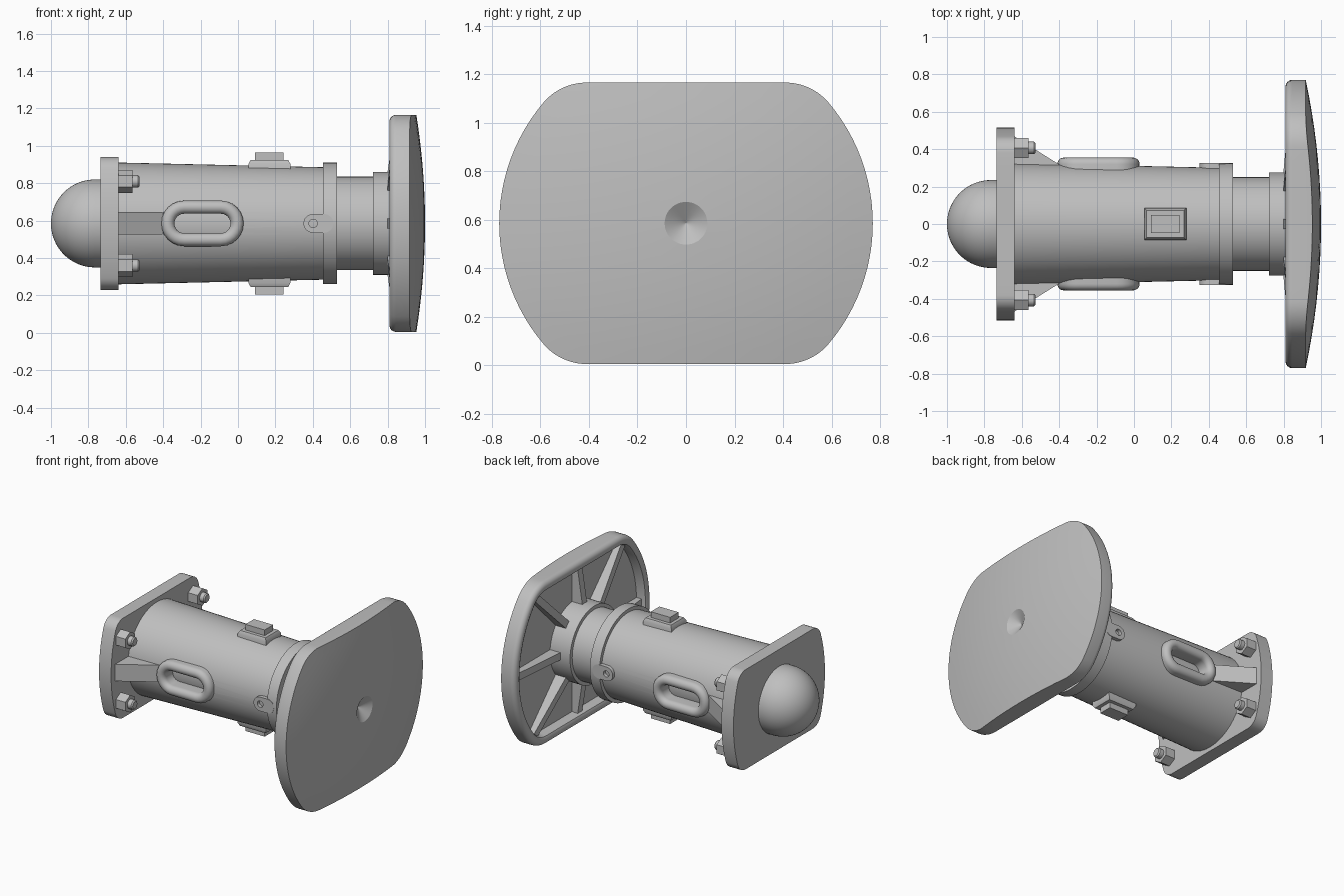
import bpy, bmesh
from math import sin, cos, pi, atan2, sqrt
from mathutils import Vector, Matrix

AXIS_Z = 0.585

if "Cube" in bpy.data.objects:
    bpy.data.objects.remove(bpy.data.objects["Cube"], do_unlink=True)

steel = bpy.data.materials.new("grey_steel")
steel.use_nodes = True
GREY = (0.52, 0.52, 0.52, 1)
steel.diffuse_color = GREY
steel.node_tree.nodes["Principled BSDF"].inputs["Base Color"].default_value = GREY


def activate(ob):
    bpy.ops.object.select_all(action='DESELECT')
    ob.select_set(True)
    bpy.context.view_layer.objects.active = ob


def loft(name, loops, ring=False, turn=0.0):
    """Skin equal-length loops of (x, y, z) about the long axis; cap or close the ends."""
    bm = bmesh.new()
    rot = Matrix.Rotation(turn, 3, 'X')
    up = Vector((0, 0, AXIS_Z))
    rows = [[bm.verts.new(rot @ Vector(p) + up) for p in loop] for loop in loops]
    n = len(rows[0])
    pairs = list(zip(rows, rows[1:]))
    if ring:
        pairs.append((rows[-1], rows[0]))
    else:
        bm.faces.new(rows[0])
        bm.faces.new(rows[-1])
    for a, b in pairs:
        for i in range(n):
            j = (i + 1) % n
            bm.faces.new((a[i], a[j], b[j], b[i]))
    bmesh.ops.recalc_face_normals(bm, faces=bm.faces)
    me = bpy.data.meshes.new(name)
    bm.to_mesh(me)
    bm.free()
    me.materials.append(steel)
    ob = bpy.data.objects.new(name, me)
    bpy.context.collection.objects.link(ob)
    activate(ob)
    bpy.ops.object.shade_smooth_by_angle(angle=0.55)
    return ob


def circle(x, r, n=64, y=0.0, z=0.0):
    return [(x, y + r * sin(2 * pi * i / n), z + r * cos(2 * pi * i / n)) for i in range(n)]


def lathe(name, profile, n=64, y=0.0, z=0.0):
    return loft(name, [circle(x, r, n, y, z) for x, r in profile])


def cut(ob, cutter):
    mod = ob.modifiers.new("cut", 'BOOLEAN')
    mod.object = cutter
    mod.solver = 'EXACT'
    activate(ob)
    bpy.ops.object.modifier_apply(modifier=mod.name)
    bpy.data.objects.remove(cutter, do_unlink=True)
    activate(ob)
    bpy.ops.object.shade_smooth_by_angle(angle=0.55)


def outline(hy, hz, big, flat, inset=0.0):
    """Flat top and bottom, bowed sides, rounded corners, as (y, z)."""
    c = hy - big
    a = flat - c
    r = (a * a + hz * hz - big * big) / (2 * (hz - big))
    t = atan2(hz - r, a)
    q = [(c + (big - inset) * cos(t * i / 12), (big - inset) * sin(t * i / 12)) for i in range(12)]
    for i in range(11):
        u = t + (pi / 2 - t) * i / 10
        q.append((flat + (r - inset) * cos(u), hz - r + (r - inset) * sin(u)))
    q += [(flat * (1 - i / 5), hz - inset) for i in range(1, 6)]
    return (q + [(-y, z) for y, z in q[-2::-1]] + [(-y, -z) for y, z in q[1:]]
            + [(y, -z) for y, z in q[-2:0:-1]])


def stadium(cx, half, r, y, n=12):
    """Slot shape in the x-z plane at depth y."""
    pts = []
    for end in (1, -1):
        for i in range(n + 1):
            u = -pi / 2 + pi * i / n
            pts.append((cx + end * (half + r * cos(u)), y, end * r * sin(u)))
    return pts


def rect(cx, hx, hy, z):
    return [(cx - hx, -hy, z), (cx + hx, -hy, z), (cx + hx, hy, z), (cx - hx, hy, z)]


# Domed rear cap
R = 0.235
lathe("rear_dome", [(-0.765 - R * cos(pi / 2 * i / 16), max(R * sin(pi / 2 * i / 16), 0.002))
                    for i in range(17)] + [(-0.70, R)])

# Mounting flange
loft("mounting_flange", [[(x, y, z) for y, z in outline(0.515, 0.355, 0.9, 0.38)]
                         for x in (-0.735, -0.64)])

# Barrel, front collar, plunger and plunger collar
barrel = lathe("barrel", [(-0.66, 0.326), (0.48, 0.30)])
lathe("front_collar", [(0.455, 0.325), (0.53, 0.325)])
lathe("plunger", [(-0.50, 0.25), (0.75, 0.25)])
lathe("plunger_collar", [(0.722, 0.275), (0.89, 0.275)])

# Buffer head: dimple, convex face, rounded rim and hollow back
HEAD = (0.77, 0.58, 0.77, 0.41)
edge = outline(*HEAD)


def face_loop(t):
    pts = []
    for y, z in edge:
        d = sqrt(y * y + z * z)
        f = t + (1 - t) * 0.088 / d
        pts.append((1 - 0.138 * (f * d) ** 2, y * f, z * f))
    return pts


tip = [(0.945, y * 0.002, z * 0.002) for y, z in edge]
loops = [tip] + [face_loop(i / 8) for i in range(9)]
rim = [(0.035 - 0.035 * cos(u), 0.845 - 0.035 * sin(u)) for u in [pi / 2 * i / 6 for i in range(7)]]
rim += [(0.045, 0.81), (0.06, 0.817), (0.068, 0.835), (0.07, 0.88)]
loops += [[(x, y, z) for y, z in outline(*HEAD, inset=o)] for o, x in rim]
loft("buffer_head", loops)

# Radial ribs behind the head
for i in range(8):
    reach = 0.54 if i % 4 == 0 else 0.70
    side = [(0.797, 0.26), (0.89, 0.26), (0.89, reach), (0.84, reach)]
    loft("head_rib", [[(x, w, r) for x, r in side] for w in (-0.026, 0.026)], turn=i * pi / 4)

# Flange nuts and studs
for sy in (1, -1):
    for sz in (1, -1):
        pos = dict(y=0.407 * sy, z=0.225 * sz)
        lathe("flange_nut", [(-0.65, 0.062), (-0.565, 0.062)], 6, **pos)
        lathe("flange_stud", [(-0.65, 0.033), (-0.535, 0.033), (-0.527, 0.026)], 24, **pos)

for s in (1, -1):
    # Side gusset between flange and barrel
    web = [(-0.65, 0.475), (-0.65, 0.27), (-0.38, 0.27), (-0.40, 0.318)]
    loft("side_gusset", [[(x, s * y, z) for x, y in web] for z in (-0.06, 0.06)])

    # Slot through the barrel wall with a rounded lip
    cut(barrel, loft("slot_cutter", [stadium(-0.19, 0.098, 0.06, s * y) for y in (0.2, 0.45)]))
    lip = [(0.122, 0.25)] + [(0.087 + 0.035 * cos(pi * i / 10), 0.32 + 0.035 * sin(pi * i / 10))
                             for i in range(11)] + [(0.052, 0.25)]
    loft("slot_lip", [stadium(-0.19, 0.098, r, s * y) for r, y in lip], ring=True)

    # Locking tab with a pin hole
    tab = loft("locking_tab", [stadium(0.43, 0.03, 0.05, s * y) for y in (0.25, 0.325)])
    cut(tab, loft("pin_cutter", [stadium(0.402, 0.0005, 0.022, s * y) for y in (0.285, 0.4)]))

    # Stepped pads on top and underneath
    loft("pad_base", [rect(0.168, 0.112, 0.085, s * 0.26), rect(0.168, 0.112, 0.085, s * 0.318),
                      rect(0.168, 0.10, 0.073, s * 0.34)])
    loft("pad_block", [rect(0.168, 0.076, 0.048, s * z) for z in (0.33, 0.38)])
